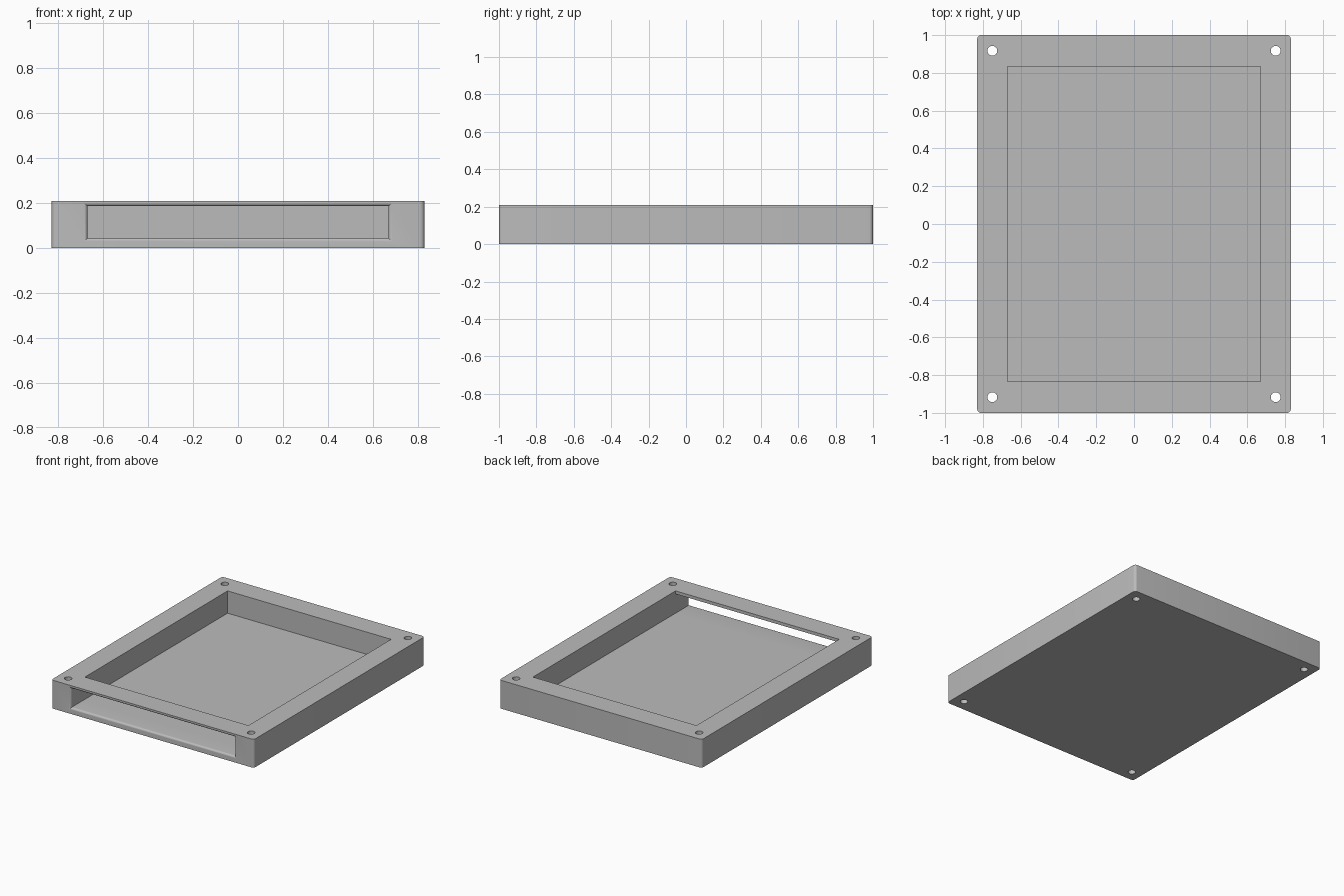
import bpy, bmesh
from math import pi, sin, cos

if "Cube" in bpy.data.objects:
    bpy.data.objects.remove(bpy.data.objects["Cube"])

HX, HY, H = 0.83, 1.0, 0.21          # outer half width, half depth, height
PX, PY, FLOOR = 0.67, 0.835, 0.045   # pocket half sizes and floor height
SLOT_TOP, FILLET = 0.187, 0.016
STEPS = 6

grey = bpy.data.materials.new("plain_grey")
grey.use_nodes = True
grey.diffuse_color = (0.5, 0.5, 0.5, 1)
grey.node_tree.nodes["Principled BSDF"].inputs["Base Color"].default_value = (0.5, 0.5, 0.5, 1)


def finish(name, bm):
    bmesh.ops.recalc_face_normals(bm, faces=bm.faces)
    mesh = bpy.data.meshes.new(name)
    bm.to_mesh(mesh)
    bm.free()
    mesh.materials.append(grey)
    obj = bpy.data.objects.new(name, mesh)
    bpy.context.collection.objects.link(obj)
    return obj


def loft(name, rings):
    """Closed solid through a list of matching point rings."""
    bm = bmesh.new()
    loops = [[bm.verts.new(p) for p in ring] for ring in rings]
    n = len(loops[0])
    for a, b in zip(loops, loops[1:]):
        for i in range(n):
            j = (i + 1) % n
            bm.faces.new((a[i], a[j], b[j], b[i]))
    bm.faces.new(loops[0])
    bm.faces.new(loops[-1])
    return finish(name, bm)


def rect(x, y, z):
    return [(-x, -y, z), (x, -y, z), (x, y, z), (-x, y, z)]


def circle(cx, cy, r, z, n=24):
    return [(cx + r * cos(2 * pi * i / n), cy + r * sin(2 * pi * i / n), z) for i in range(n)]


def slot_ring(y, grow):
    x, low, high = PX + grow, FLOOR - grow, SLOT_TOP + grow
    return [(-x, y, low), (x, y, low), (x, y, high), (-x, y, high)]


def cut(target, cutter):
    mod = target.modifiers.new("cut", 'BOOLEAN')
    mod.operation, mod.solver, mod.object = 'DIFFERENCE', 'EXACT', cutter
    bpy.context.view_layer.objects.active = target
    bpy.ops.object.modifier_apply(modifier=mod.name)
    bpy.data.objects.remove(cutter)


# Outer block with rounded vertical corners
tray = loft("tray_body", [rect(HX, HY, 0), rect(HX, HY, H)])
bm = bmesh.new()
bm.from_mesh(tray.data)
corners = [e for e in bm.edges if abs(e.verts[0].co.z - e.verts[1].co.z) > 0.1]
bmesh.ops.bevel(bm, geom=corners, offset=0.02, segments=5, profile=0.5, affect='EDGES')
bm.to_mesh(tray.data)
bm.free()

# Open pocket
cut(tray, loft("pocket_cutter", [rect(PX, PY, FLOOR), rect(PX, PY, H + 0.1)]))

# Front slot with a rounded mouth
mouth = [slot_ring(-HY - 0.1, FILLET)]
for i in range(STEPS, -1, -1):
    t = pi / 2 * i / STEPS
    mouth.append(slot_ring(-HY + FILLET * (1 - sin(t)), FILLET * (1 - cos(t))))
mouth.append(slot_ring(-PY + 0.1, 0))
cut(tray, loft("slot_cutter", mouth))

# Screw holes through the corners
for sx in (-1, 1):
    for sy in (-1, 1):
        cut(tray, loft("hole_cutter", [circle(sx * 0.75, sy * 0.917, 0.026, z) for z in (-0.1, H + 0.1)]))

# Smooth fillets, sharp edges
bpy.ops.object.select_all(action='DESELECT')
tray.select_set(True)
bpy.context.view_layer.objects.active = tray
bpy.ops.object.shade_smooth_by_angle(angle=pi / 6)
